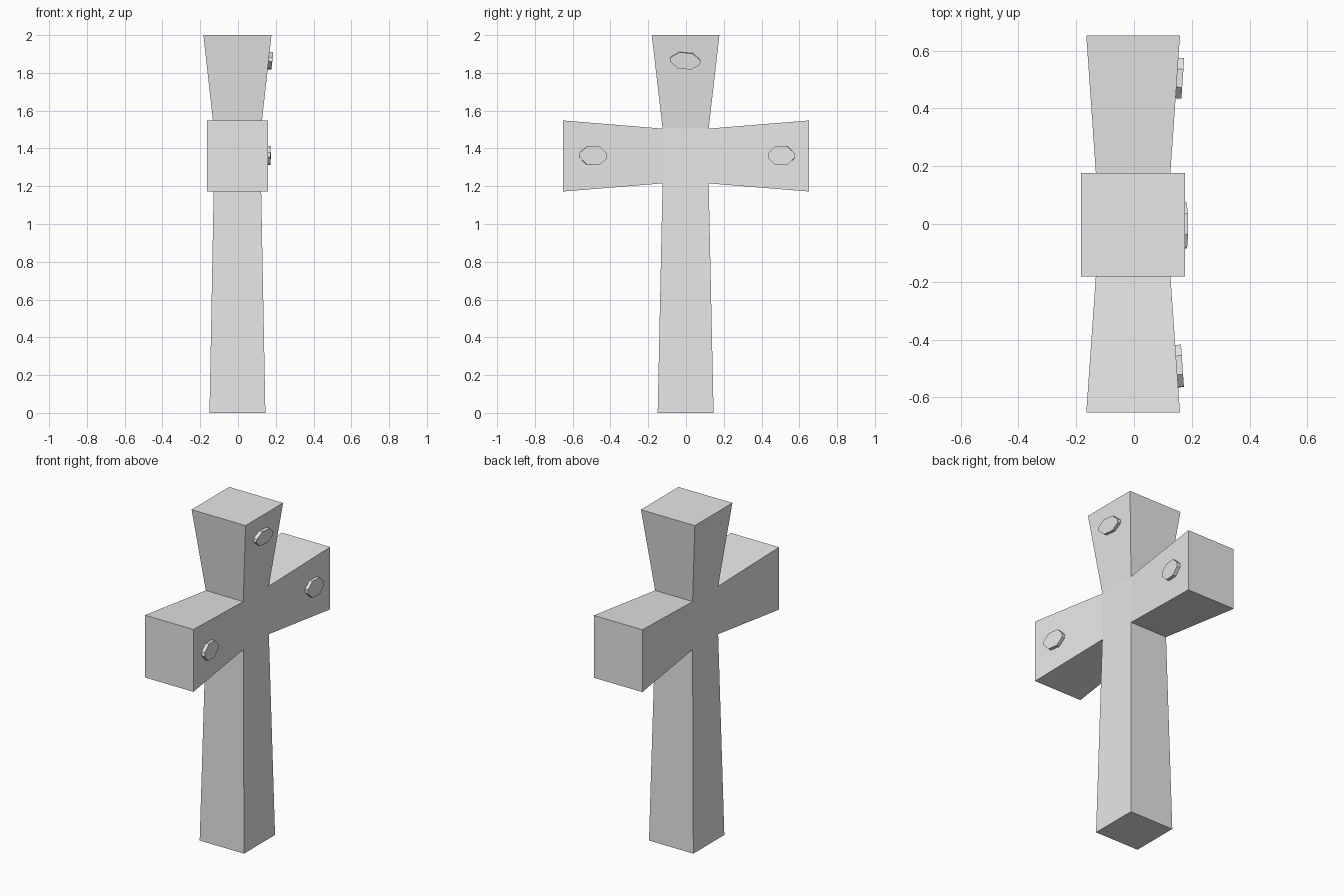
import bpy
import bmesh
import math
from mathutils import Vector, Matrix

cube = bpy.data.objects.get("Cube")
if cube:
    bpy.data.objects.remove(cube, do_unlink=True)

stone = bpy.data.materials.new("grey stone")
stone.use_nodes = True
grey = (0.8, 0.8, 0.8, 1.0)
stone.diffuse_color = grey
stone.node_tree.nodes["Principled BSDF"].inputs["Base Color"].default_value = grey

CX, CY, CZ = -0.003, -0.002, 1.36     # centre of the crossing
HX, HY, HZ = 0.125, 0.122, 0.145      # half sizes of the crossing


def finish(bm, name):
    bmesh.ops.recalc_face_normals(bm, faces=bm.faces)
    mesh = bpy.data.meshes.new(name)
    bm.to_mesh(mesh)
    bm.free()
    mesh.materials.append(stone)
    obj = bpy.data.objects.new(name, mesh)
    bpy.context.collection.objects.link(obj)
    return obj


def extrude_limb(bm, direction, centre, half):
    """Extrude one side of the crossing into a flared limb."""
    bm.normal_update()
    face = max(bm.faces, key=lambda f: f.normal.dot(direction))
    middle = face.calc_center_median()
    new = bmesh.ops.extrude_face_region(bm, geom=[face])
    bmesh.ops.delete(bm, geom=[face], context="FACES_ONLY")
    for v in (g for g in new["geom"] if isinstance(g, bmesh.types.BMVert)):
        for i in range(3):
            side = 1 if v.co[i] > middle[i] else -1
            v.co[i] = centre[i] + (0 if direction[i] else side * half[i])


# Cross body: a central block with four flared limbs
bm = bmesh.new()
bmesh.ops.create_cube(bm, size=2, matrix=Matrix.Translation((CX, CY, CZ))
                      @ Matrix.Diagonal((HX, HY, HZ, 1)))
extrude_limb(bm, Vector((0, 0, 1)), (CX, CY, 2), (0.18, 0.179, 0))
extrude_limb(bm, Vector((0, 0, -1)), (CX, CY, 0), (0.148, 0.148, 0))
for s in (-1, 1):
    extrude_limb(bm, Vector((0, s, 0)), (CX, s * 0.652, CZ), (0.162, 0, 0.188))
finish(bm, "cross_body")


def stud(name, y, z, half_w, half_h, slope_y, slope_z, tilt):
    """Eight-sided flat stud lying on the sloping side of a limb."""
    face_x = CX + HX + slope_y * (abs(y - CY) - HY) * (1 if y > 0 else -1) \
        + slope_z * (z - CZ - HZ)
    normal = Vector((1, -slope_y, -slope_z)).normalized()
    across = Vector((slope_y, 1, 0)).normalized()
    up = normal.cross(across)
    outline = [(1, 0.25), (0.45, 1), (-0.45, 1), (-1, 0.25),
               (-1, -0.25), (-0.45, -1), (0.45, -1), (1, -0.25)]
    c, s = math.cos(tilt), math.sin(tilt)
    bm = bmesh.new()
    rings = []
    for depth in (-0.005, 0.02):
        ring = []
        for u, w in outline:
            a, b = u * half_w, w * half_h
            ring.append(bm.verts.new(Vector((face_x, y, z)) + normal * depth
                                     + across * (a * c - b * s) + up * (a * s + b * c)))
        rings.append(ring)
        bm.faces.new(ring)
    n = len(outline)
    for i in range(n):
        j = (i + 1) % n
        bm.faces.new((rings[0][i], rings[0][j], rings[1][j], rings[1][i]))
    finish(bm, name)


# Studs on the left side of the limbs
arm_slope = (0.162 - HX) / (0.652 - HY)
top_slope = (0.18 - HX) / (2 - CZ - HZ)
stud("top_stud", -0.004, 1.865, 0.08, 0.043, 0, top_slope, -0.1)
stud("front_arm_stud", -0.492, 1.362, 0.073, 0.049, -arm_slope, 0, -0.06)
stud("back_arm_stud", 0.505, 1.362, 0.07, 0.05, arm_slope, 0, 0)
